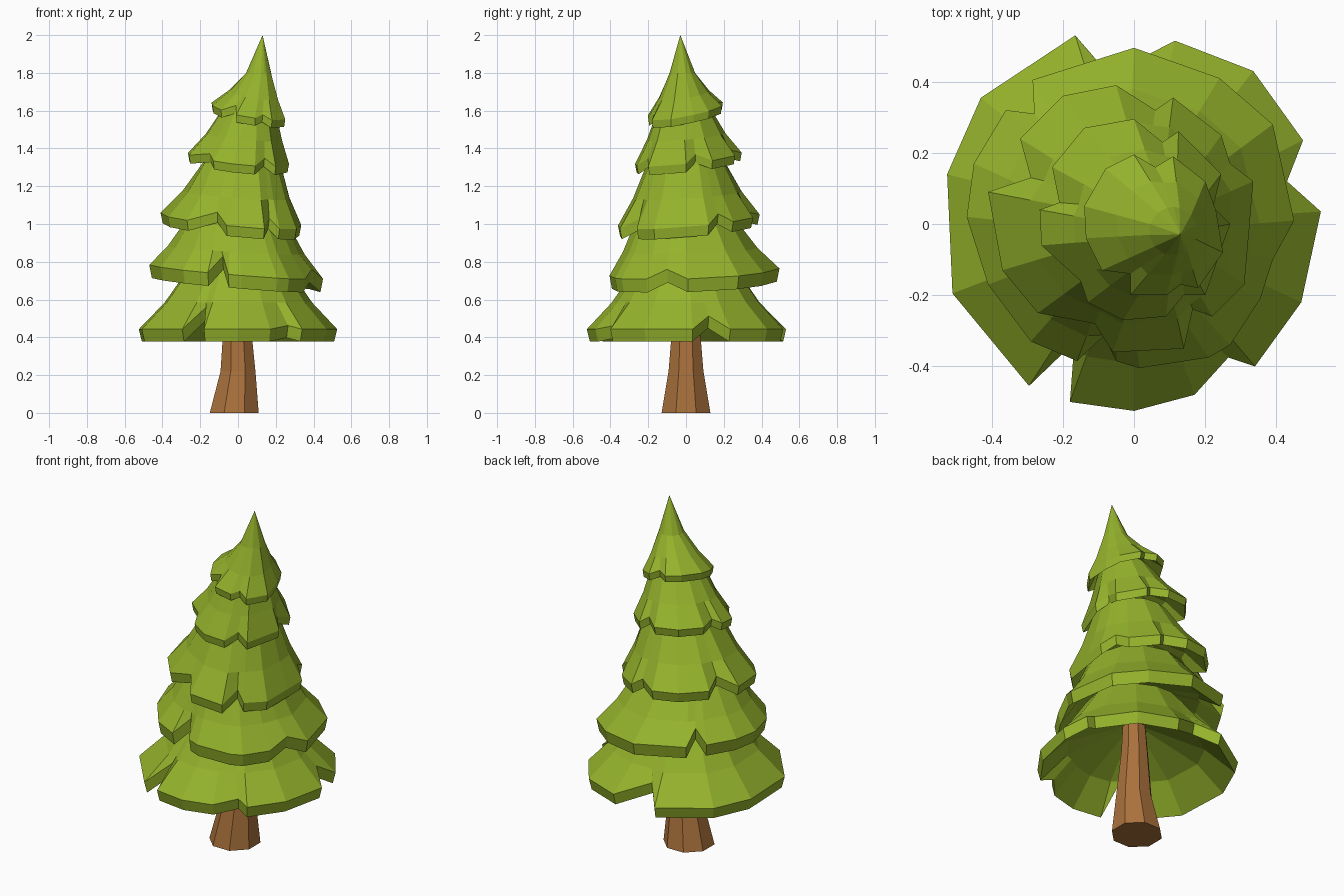
import bpy, bmesh
from math import sin, cos, pi, atan2
from mathutils import Vector

if "Cube" in bpy.data.objects:
    bpy.data.objects.remove(bpy.data.objects["Cube"])


def material(name, rgb):
    m = bpy.data.materials.new(name)
    m.diffuse_color = (*rgb, 1)
    m.use_nodes = True
    m.node_tree.nodes["Principled BSDF"].inputs["Base Color"].default_value = m.diffuse_color
    return m


GREEN = material("needles", (0.30, 0.45, 0.025))
BROWN = material("bark", (0.40, 0.165, 0.045))


def loft(name, rings, mat, start=None, end=None):
    """Skin a stack of rings; close each end with a fan point or a flat cap."""
    bm = bmesh.new()
    rows = [[bm.verts.new(p) for p in r] for r in rings]
    n = len(rows[0])
    for a, b in zip(rows, rows[1:]):
        for i in range(n):
            j = (i + 1) % n
            bm.faces.new((a[i], a[j], b[j], b[i]))
    for row, tip in ((rows[0], start), (rows[-1], end)):
        if tip is None:
            bm.faces.new(row)
        else:
            v = bm.verts.new(tip)
            for i in range(n):
                bm.faces.new((row[i], row[(i + 1) % n], v))
    bmesh.ops.recalc_face_normals(bm, faces=bm.faces[:])
    me = bpy.data.meshes.new(name)
    bm.to_mesh(me)
    bm.free()
    me.materials.append(mat)
    ob = bpy.data.objects.new(name, me)
    bpy.context.collection.objects.link(ob)
    return ob


def tier(name, outline, plane, thick, centre, top, radius, tip):
    """Ragged hollow skirt: outline points (x, y[, notch lift]), rim on a tilted plane."""
    z0, sx, sy = plane
    top, c = Vector(top), Vector((*centre, 0))
    base = [Vector((p[0], p[1], z0 + sx * p[0] + sy * p[1])) for p in outline]
    under, low, rim, mid, up = [], [], [], [], []
    for i, p in enumerate(outline):
        b = base[i].copy()
        notch = len(p) > 2
        full = b.copy()
        if notch:  # skirt above a notch keeps the neighbouring branches' fullness
            full = (base[i - 1] + base[(i + 1) % len(base)]) / 2
            full = full.lerp(b, 0.25)
            b.z += p[2]
        a = atan2(p[1] - c.y, p[0] - c.x)
        t = top + Vector((cos(a), sin(a), 0)) * radius
        r = b + Vector((0, 0, thick))
        m = full.lerp(t, 0.5)
        m.z = full.z + thick + (t.z - full.z - thick) * 0.42
        inner = (b - c) * 0.97 + c
        inner.z = b.z
        low.append(inner)
        rim.append(r)
        mid.append(m)
        up.append(t)
        under.append(Vector((*(m.xy * 0.93 + c.xy * 0.07), m.z - thick)))
    roof = Vector((top.x, top.y, top.z - 0.1))
    return loft(name, [under, low, rim, mid, up], GREEN, roof, tip)


# Five foliage tiers, bottom to top; third value marks a notch between branches
tier("foliage_bottom",
     [(.525, .035), (.47, -.22), (.34, -.40), (.265, -.375, .02), (.17, -.48), (0, -.525),
      (-.18, -.5), (-.165, -.33, .12), (-.295, -.455), (-.51, -.195), (-.525, .14),
      (-.43, .355), (-.165, .53), (-.07, .42, .08), (.115, .515), (.335, .43),
      (.475, .235), (.43, .12, .07)],
     (.378, 0, 0), .065, (0, 0), (0, 0, .78), .26, (0, 0, .82))
tier("foliage_lower",
     [(.45, .01), (.39, -.1, .05), (.355, -.21), (.27, -.34), (.21, -.375), (.015, -.405),
      (-.05, -.385), (-.08, -.31, .09), (-.16, -.385), (-.29, -.33), (-.41, -.17),
      (-.47, .02), (-.45, .17), (-.36, .32), (-.28, .31, .08), (-.285, .405), (0, .495),
      (.24, .41), (.39, .28)],
     (.675, -.08, .04), .07, (0, .02), (-.01, 0, 1.02), .265, (0, 0, 1.1))
tier("foliage_middle",
     [(.325, 0), (.31, -.17), (.22, -.26), (.165, -.24, .05), (.14, -.35), (-.06, -.36),
      (-.11, -.28, .06), (-.27, -.25), (-.37, -.13), (-.41, .09), (-.29, .13, .05),
      (-.32, .24), (-.2, .36), (-.05, .39), (.06, .32, .03), (.11, .355),
      (.245, .25), (.27, .17, .05), (.335, .12)],
     (.96, -.09, .08), .055, (-.02, 0), (.02, 0, 1.34), .2, (.03, 0, 1.45))
tier("foliage_upper",
     [(.27, 0), (.2, -.2), (.14, -.2, .04), (.09, -.26), (-.03, -.27), (-.13, -.22),
      (-.15, -.16, .03), (-.26, -.06), (-.265, .04), (-.21, .06, .02), (-.23, .16),
      (-.14, .27), (0, .295), (.08, .23, .03), (.125, .26), (.245, .14), (.22, .05, .04)],
     (1.3, -.1, .11), .045, (0, .01), (.06, -.01, 1.62), .135, (.08, -.01, 1.72))
tier("foliage_top",
     [(.25, -.08), (.18, -.18), (.13, -.17, .02), (.09, -.2), (-.01, -.2), (-.01, -.14, .04),
      (-.09, -.13), (-.135, -.04), (-.14, .05), (-.08, .155), (0, .195),
      (.06, .16, .02), (.11, .19), (.2, .12), (.23, .04)],
     (1.57, -.17, .17), .04, (.055, -.01), (.11, -.02, 1.8), .068, (.13, -.03, 2.0))

# Flared, slightly leaning eight-sided trunk
loft("trunk",
     [[(x + r * cos((i + .5) * pi / 4), r * sin((i + .5) * pi / 4), z) for i in range(8)]
      for z, x, r in ((0, -.02, .14), (.22, 0, .1), (.5, -.005, .075), (.72, 0, .06))],
     BROWN)
